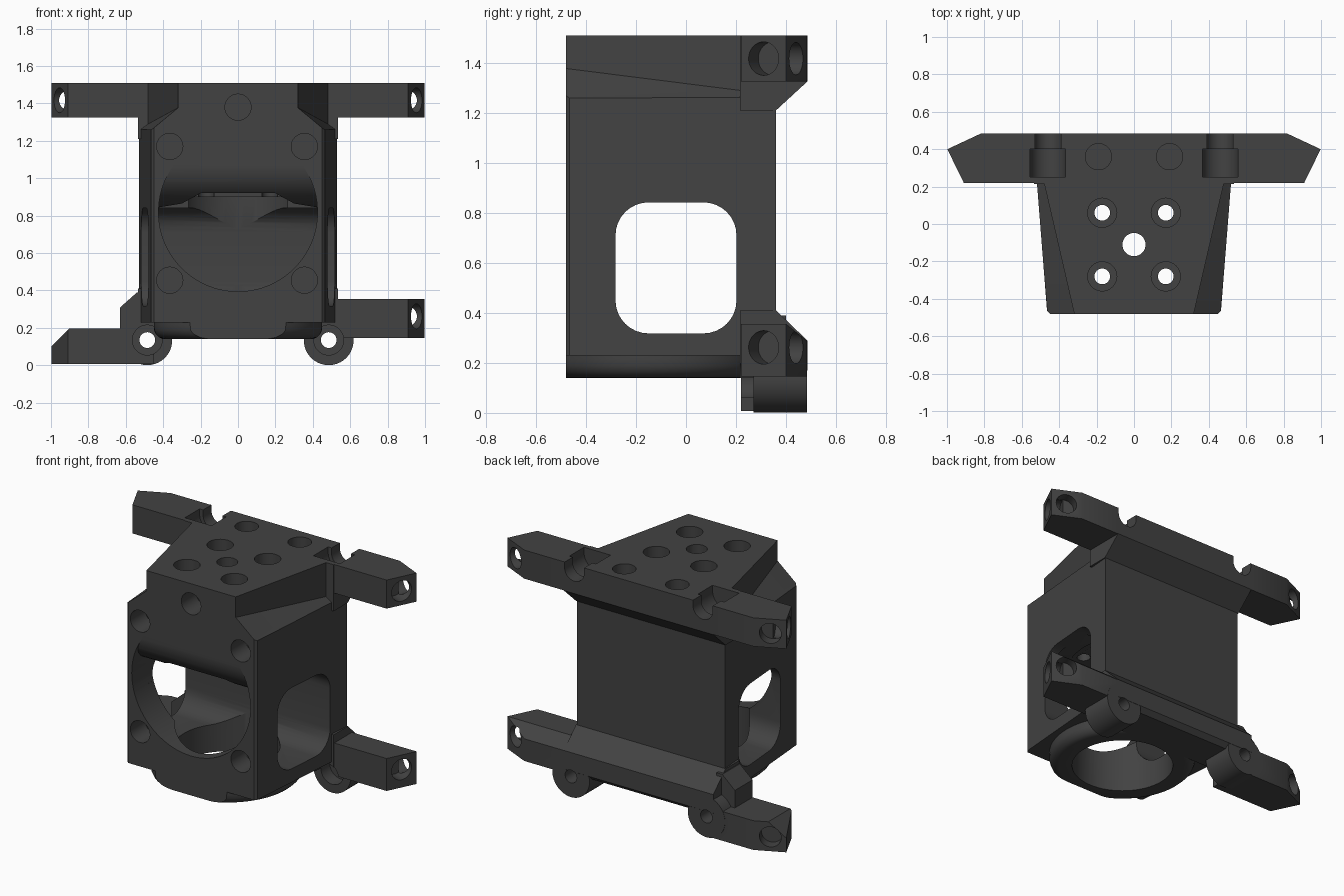
import bpy, bmesh, math
from mathutils import Vector

if "Cube" in bpy.data.objects:
    bpy.data.objects.remove(bpy.data.objects["Cube"])

mat = bpy.data.materials.new("charcoal plastic")
mat.diffuse_color = (0.055, 0.055, 0.055, 1)
mat.use_nodes = True
mat.node_tree.nodes["Principled BSDF"].inputs["Base Color"].default_value = mat.diffuse_color


def finish(bm, name):
    bmesh.ops.recalc_face_normals(bm, faces=bm.faces)
    me = bpy.data.meshes.new(name)
    bm.to_mesh(me)
    bm.free()
    ob = bpy.data.objects.new(name, me)
    bpy.context.collection.objects.link(ob)
    return ob


def prism(name, pts, axis, a, b):
    """Extrude a 2D outline along an axis; outline uses the other two axes in order."""
    place = {'x': lambda p, t: (t, p[0], p[1]),
             'y': lambda p, t: (p[0], t, p[1]),
             'z': lambda p, t: (p[0], p[1], t)}[axis]
    bm = bmesh.new()
    f = bm.faces.new([bm.verts.new(place(p, a)) for p in pts])
    r = bmesh.ops.extrude_face_region(bm, geom=[f])
    move = Vector(place((0, 0), b - a))
    bmesh.ops.translate(bm, vec=move, verts=[v for v in r['geom'] if isinstance(v, bmesh.types.BMVert)])
    return finish(bm, name)


def cyl(name, p0, p1, r, n=48):
    p0, p1 = Vector(p0), Vector(p1)
    d = p1 - p0
    bm = bmesh.new()
    bmesh.ops.create_cone(bm, cap_ends=True, segments=n, radius1=r, radius2=r, depth=d.length)
    bm.transform(d.to_track_quat('Z', 'Y').to_matrix().to_4x4())
    bmesh.ops.translate(bm, vec=(p0 + p1) / 2, verts=bm.verts)
    return finish(bm, name)


def hull(name, pts):
    bm = bmesh.new()
    for p in pts:
        bm.verts.new(p)
    bmesh.ops.convex_hull(bm, input=bm.verts)
    return finish(bm, name)


def boolean(ob, other, op='DIFFERENCE'):
    m = ob.modifiers.new("bool", 'BOOLEAN')
    m.operation, m.object, m.solver = op, other, 'EXACT'
    bpy.context.view_layer.objects.active = ob
    bpy.ops.object.modifier_apply(modifier=m.name)
    bpy.data.objects.remove(other)


# main body
body = prism("housing", [(-.45, -.48), (.45, -.48), (.465, -.465), (.53, .36), (-.53, .36), (-.465, -.465)],
             'z', .23, 1.51)

# recessed upper side corners
for s in (1, -1):
    pts = [(.315, -.5, z) for z in (1.38, 1.6)] + [(.48, .215, z) for z in (1.29, 1.6)]
    pts += [(.46, -.5, 1.26), (.522, .215, 1.26)]
    pts += [(.7, y, z) for y in (-.5, .215) for z in (1.26, 1.6)]
    boolean(body, hull("corner_cut", [(s * x, y, z) for x, y, z in pts]))

# bottom outlet collar with rounded outer edge
bm = bmesh.new()
rings = [(.45, .3), (.45, .215)] + [(.39 + .06 * math.cos(a), .2 - .06 * math.sin(a))
                                   for a in (.2, .6, 1.0, 1.3, math.pi / 2)]
last = None
N = 64
for r, z in rings:
    ring = [bm.verts.new((r * math.cos(2 * math.pi * i / N), -.11 + r * math.sin(2 * math.pi * i / N), z))
            for i in range(N)]
    if last:
        for i in range(N):
            bm.faces.new((last[i], last[(i + 1) % N], ring[(i + 1) % N], ring[i]))
    else:
        bm.faces.new(ring)
    last = ring
bm.faces.new(last)
collar = finish(bm, "collar")
boolean(collar, prism("trim", [(-1, -1), (1, -1), (1, -.48), (-1, -.48)], 'z', 0, 1))
boolean(body, collar, 'UNION')

# upper and lower cross bars at the back
boolean(body, prism("upper_bar", [(.215, 1.51), (.485, 1.51), (.485, 1.325), (.36, 1.21), (.215, 1.21)],
                    'x', -.535, .535), 'UNION')
boolean(body, prism("lower_bar", [(.215, .41), (.36, .41), (.485, .29), (.485, .17), (.455, .14), (.215, .14)],
                    'x', -.535, .535), 'UNION')
boolean(body, prism("left_step", [(-.5, .14), (-.63, .14), (-.63, .31), (-.54, .39), (-.5, .39)],
                    'y', .22, .4), 'UNION')


# four arms with pointed ends
def arm(s, z0, z1):
    pts = [(.45, .22), (.91, .22), (.998, .4), (.82, .483), (.45, .483)]
    return prism("arm", [(s * x, y) for x, y in pts], 'z', z0, z1)


boolean(body, arm(1, 1.325, 1.51), 'UNION')
boolean(body, arm(-1, 1.325, 1.51), 'UNION')
right_low = arm(1, .145, .355)
boolean(right_low, prism("edge_cut", [(.4, .356), (.5, .275), (.5, .4), (.4, .4)], 'x', .3, 1.2))
boolean(body, right_low, 'UNION')
left_low = arm(-1, .008, .197)
boolean(left_low, prism("tip_cut", [(-.9, .198), (-1.1, -.002), (-1.1, .3), (-.9, .3)], 'y', 0, 1))
boolean(body, left_low, 'UNION')

# round lugs under the lower bar
for s in (1, -1):
    boolean(body, cyl("lug", (s * .485, .27, .134), (s * .485, .484, .134), .133, 64), 'UNION')

# front intake: round below, sloped roof above
circle = [(.425 * math.cos(a), .82 + .425 * math.sin(a))
          for a in [math.pi + math.pi * i / 40 for i in range(41)]]
boolean(body, prism("intake", circle + [(.42, .845), (.3, .865), (.2, .92), (-.2, .92), (-.3, .865), (-.42, .845)],
                    'y', -.6, .05))

# rounded lip above the intake
lip = cyl("lip", (0, -.6, .82), (0, -.1, .82), .425, 64)
curve = [(-.48 + .26 * (1 - math.cos(a)), 1.06 - .215 * math.sin(a))
         for a in [math.pi / 2 * i / 12 for i in range(13)]]
boolean(lip, prism("lip_profile", [(-.6, 1.06)] + curve + [(-.22, .7), (-.6, .7)], 'x', -.6, .6), 'INTERSECT')
boolean(body, lip)

# vertical outlet bore and side windows
boolean(body, cyl("outlet", (0, -.11, 0), (0, -.11, .9), .31, 64))
window = []
for cy, cz, a0 in ((.07, .71, 0), (-.15, .71, 90), (-.15, .45, 180), (.07, .45, 270)):
    for i in range(9):
        a = math.radians(a0 + i * 90 / 8)
        window.append((cy + .132 * math.cos(a), cz + .132 * math.sin(a)))
boolean(body, prism("window", window, 'x', -.7, .7))

# screw holes in the front face
for x, z in ((.355, .455), (-.365, .455), (.355, 1.17), (-.365, 1.17), (0, 1.38)):
    boolean(body, cyl("front_hole", (x, -.6, z), (x, -.33, z), .07, 32))

# holes in the top plate
boolean(body, cyl("centre_hole", (0, -.11, .8), (0, -.11, 1.6), .062, 32))
for s in (1, -1):
    for y in (.06, -.28):
        boolean(body, cyl("bolt_hole", (s * .17, y, .8), (s * .17, y, 1.6), .042, 32))
        boolean(body, cyl("bolt_recess", (s * .17, y, 1.4), (s * .17, y, 1.6), .078, 32))
    boolean(body, cyl("rear_hole", (s * .19, .36, 1.36), (s * .19, .36, 1.6), .07, 32))
    # cable grooves over the upper bar
    boolean(body, cyl("groove", (s * .46, .3, 1.475), (s * .46, .6, 1.475), .07, 32))
    boolean(body, prism("groove_top", [(s * .39, 1.475), (s * .53, 1.475), (s * .53, 1.6), (s * .39, 1.6)],
                        'y', .3, .6))
    boolean(body, cyl("wide_groove", (s * .46, .25, 1.475), (s * .46, .4, 1.475), .095, 32))
    boolean(body, prism("wide_top", [(s * .365, 1.475), (s * .555, 1.475), (s * .555, 1.6), (s * .365, 1.6)],
                        'y', .25, .4))
    # lug screw holes
    boolean(body, cyl("lug_hole", (s * .485, .1, .135), (s * .485, .6, .135), .042, 32))
    boolean(body, cyl("lug_recess", (s * .485, .1, .135), (s * .485, .36, .135), .08, 32))

# magnet holes in the angled arm ends
for s, z, ends in ((1, 1.417, 2), (-1, 1.417, 2), (1, .262, 2), (-1, .1, 1)):
    c = Vector((s * .912, .441, z))
    n = Vector((s * .42, .907, 0))
    boolean(body, cyl("back_socket", c - n * .07, c + n * .1, .065, 32))
    if ends == 2:
        c = Vector((s * .955, .31, z))
        n = Vector((s * .9, -.436, 0))
        boolean(body, cyl("end_socket", c - n * .09, c + n * .1, .067, 32))

# finish
body.data.materials.clear()
body.data.materials.append(mat)
for p in body.data.polygons:
    p.material_index = 0
bpy.ops.object.select_all(action='DESELECT')
body.select_set(True)
bpy.context.view_layer.objects.active = body
bpy.ops.object.shade_smooth_by_angle(angle=math.radians(30))
